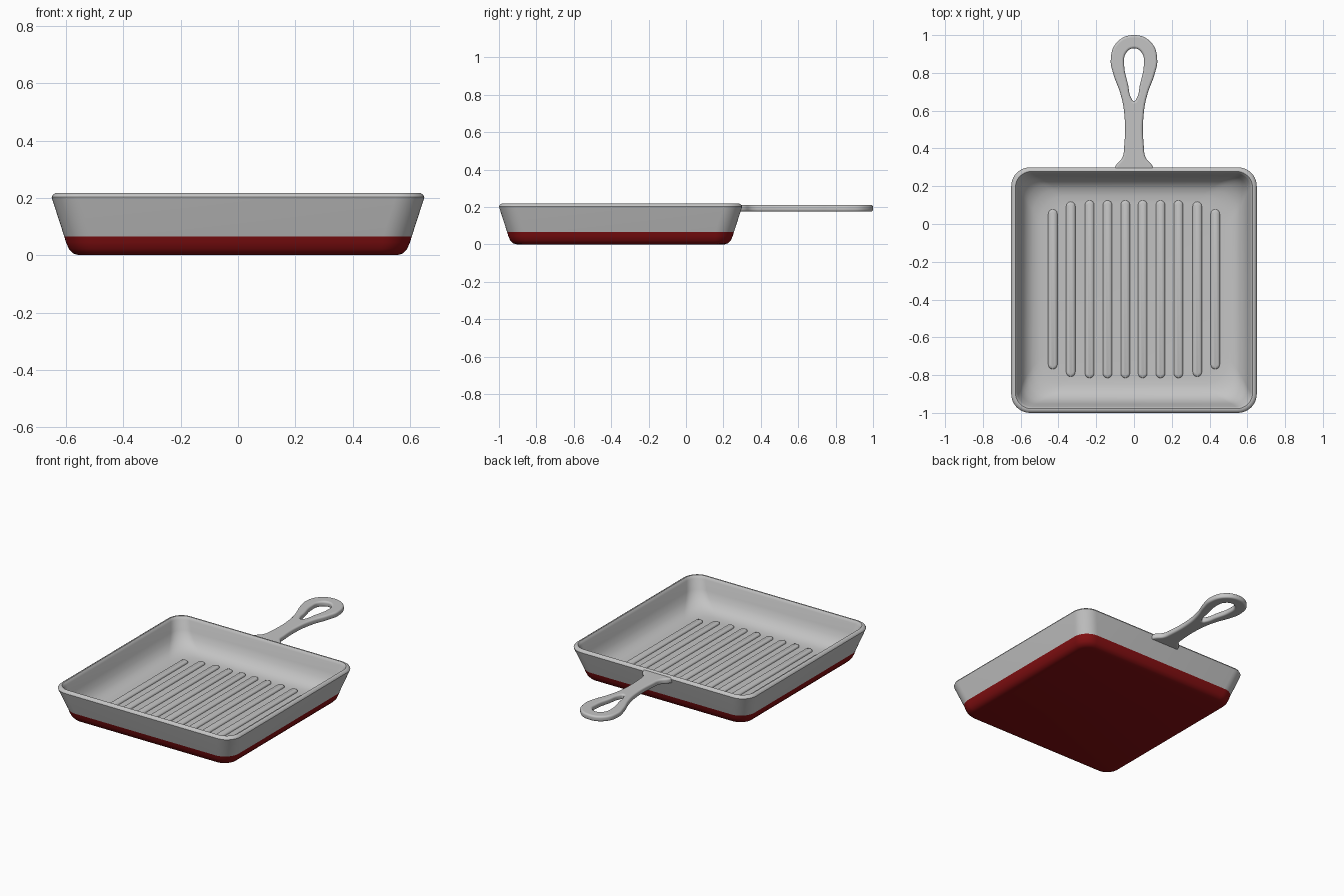
import bpy, bmesh, math

cube = bpy.data.objects.get("Cube")
if cube:
    bpy.data.objects.remove(cube, do_unlink=True)


def material(name, rgb):
    m = bpy.data.materials.new(name)
    m.use_nodes = True
    m.diffuse_color = (*rgb, 1)
    bsdf = next(n for n in m.node_tree.nodes if n.type == 'BSDF_PRINCIPLED')
    bsdf.inputs["Base Color"].default_value = (*rgb, 1)
    return m


grey = material("light grey iron", (0.55, 0.55, 0.55))
red = material("dark red enamel", (0.24, 0.005, 0.006))
PAN_Y = -0.35


def rounded_loop(bm, hx, hy, r, z, seg=10):
    """Ring of vertices around a rounded rectangle."""
    ring = []
    for k, (sx, sy) in enumerate([(1, 1), (-1, 1), (-1, -1), (1, -1)]):
        for i in range(seg + 1):
            a = math.pi / 2 * (k + i / seg)
            ring.append(bm.verts.new((sx * (hx - r) + r * math.cos(a),
                                      sy * (hy - r) + r * math.sin(a), z)))
    return ring


def loft(name, loops, location, mats, red_bands=0, angle=40):
    """Skin a stack of rounded rectangles and cap both ends."""
    bm = bmesh.new()
    rings = [rounded_loop(bm, *l) for l in loops]
    n = len(rings[0])
    for band, (a, b) in enumerate(zip(rings, rings[1:])):
        for i in range(n):
            j = (i + 1) % n
            f = bm.faces.new((a[i], a[j], b[j], b[i]))
            f.material_index = 1 if band < red_bands else 0
    bottom = bm.faces.new(rings[0][::-1])
    bottom.material_index = 1 if red_bands else 0
    bm.faces.new(rings[-1])
    me = bpy.data.meshes.new(name)
    bm.to_mesh(me)
    bm.free()
    for m in mats:
        me.materials.append(m)
    ob = bpy.data.objects.new(name, me)
    bpy.context.collection.objects.link(ob)
    ob.location = location
    smooth(ob, angle)
    return ob


def smooth(ob, angle):
    bpy.ops.object.select_all(action='DESELECT')
    ob.select_set(True)
    bpy.context.view_layer.objects.active = ob
    bpy.ops.object.shade_smooth_by_angle(angle=math.radians(angle))


# Pan body: half width, corner radius and height, from base up and into the bowl
profile = [(0.555, 0.07, 0), (0.575, 0.08, 0.006), (0.590, 0.09, 0.022),
           (0.600, 0.095, 0.045), (0.606, 0.10, 0.065), (0.648, 0.10, 0.195),
           (0.650, 0.10, 0.203), (0.646, 0.097, 0.211), (0.636, 0.09, 0.218),
           (0.628, 0.085, 0.218), (0.622, 0.08, 0.211), (0.617, 0.08, 0.200),
           (0.603, 0.085, 0.14), (0.588, 0.10, 0.10), (0.565, 0.12, 0.066),
           (0.535, 0.135, 0.046), (0.50, 0.14, 0.037), (0.46, 0.14, 0.035)]
loft("pan_body", [(h, h, r, z) for h, r, z in profile], (0, PAN_Y, 0),
     [grey, red], red_bands=4)

# Grill ribs: long rounded ridges, shorter towards the sides
for side in (-1, 1):
    for i, (x, half) in enumerate([(0.046, 0.47), (0.14, 0.47), (0.235, 0.47),
                                   (0.335, 0.463), (0.43, 0.423)]):
        steps = [(0.024, 0.028), (0.024, 0.041), (0.019, 0.046), (0.010, 0.049)]
        loft(f"grill_rib_{'left' if side > 0 else 'right'}_{i + 1}",
             [(w, half - 0.024 + w, w, z, 6) for w, z in steps],
             (side * x, PAN_Y + 0.005, 0), [grey], angle=50)

# Handle: flared flat bar ending in a teardrop loop
curve = bpy.data.curves.new("handle", 'CURVE')
curve.dimensions = '2D'
curve.fill_mode = 'BOTH'
curve.extrude = 0.006
curve.bevel_depth = 0.012
curve.bevel_resolution = 4
curve.offset = -0.012
curve.resolution_u = 8


def closed_spline(right_half, ends):
    """Mirror a half outline into a closed smooth spline."""
    first, last = ends
    pts = first + right_half + last + [(-x, y) for x, y in right_half[::-1]]
    s = curve.splines.new('BEZIER')
    s.bezier_points.add(len(pts) - 1)
    for p, (x, y) in zip(s.bezier_points, pts):
        p.co = (x, y, 0)
        p.handle_left_type = p.handle_right_type = 'AUTO'
    s.use_cyclic_u = True
    return s


outer = closed_spline([(0.112, 0.28), (0.095, 0.312), (0.062, 0.352), (0.052, 0.41),
                       (0.052, 0.59), (0.072, 0.69), (0.108, 0.79),
                       (0.123, 0.87), (0.092, 0.96)],
                      ([(0, 0.28)], [(0, 1.0)]))
for i in (0, 1, -1):
    outer.bezier_points[i].handle_left_type = 'VECTOR'
    outer.bezier_points[i].handle_right_type = 'VECTOR'
closed_spline([(0.014, 0.665), (0.032, 0.74), (0.052, 0.84), (0.042, 0.905)],
              ([(0, 0.65)], [(0, 0.93)]))
curve.materials.append(grey)
handle = bpy.data.objects.new("handle", curve)
bpy.context.collection.objects.link(handle)
handle.location = (0, 0, 0.193)
bpy.ops.object.select_all(action='DESELECT')
handle.select_set(True)
bpy.context.view_layer.objects.active = handle
bpy.ops.object.convert(target='MESH')
smooth(bpy.context.view_layer.objects.active, 50)
